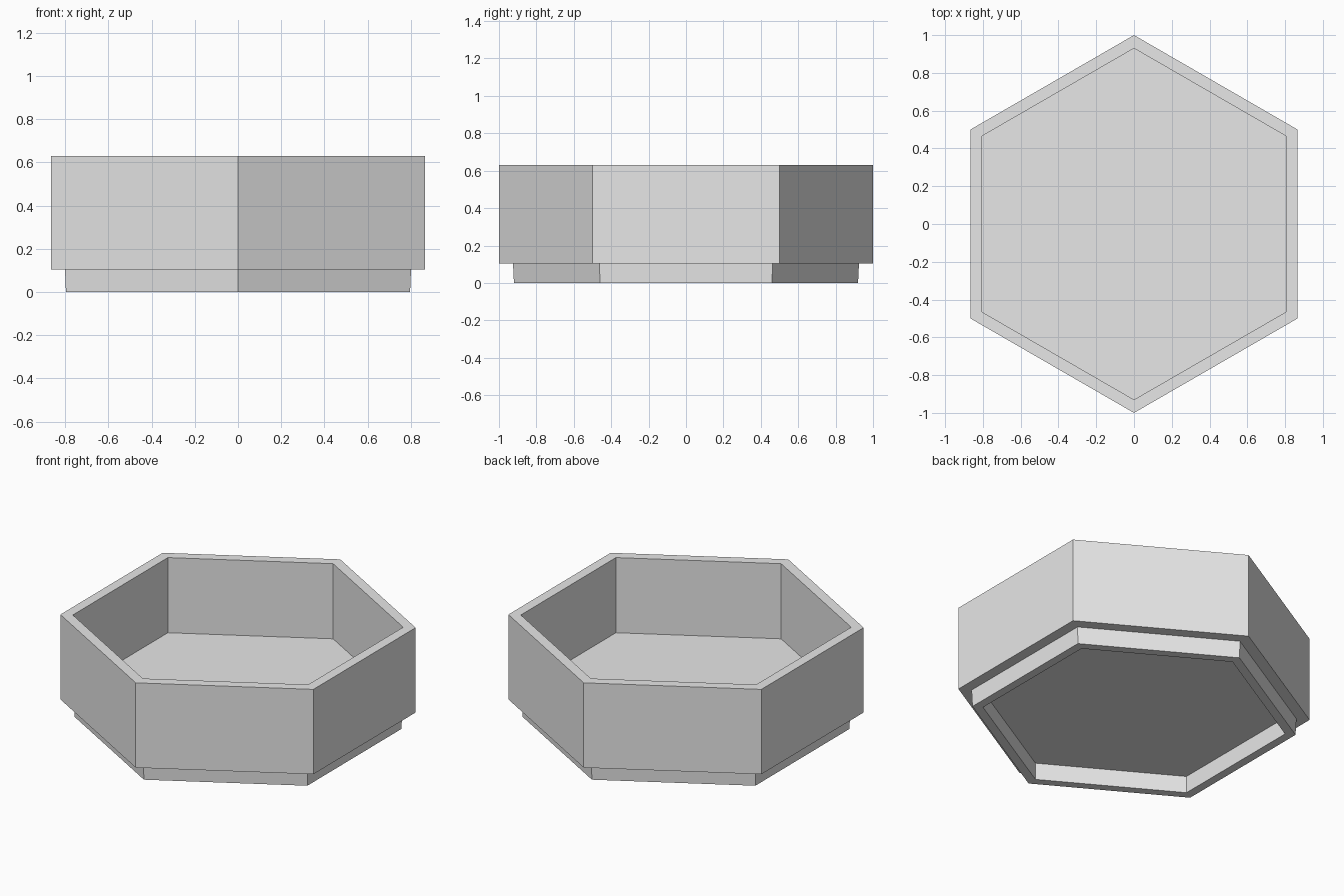
import bpy, bmesh
from math import sin, cos, tau

cube = bpy.data.objects.get("Cube")
if cube:
    bpy.data.objects.remove(cube, do_unlink=True)

grey = bpy.data.materials.new("light grey")
grey.use_nodes = True
colour = (0.8, 0.8, 0.8, 1)
grey.diffuse_color = colour
grey.node_tree.nodes["Principled BSDF"].inputs["Base Color"].default_value = colour

SIDES = 6

# Cross-section (corner radius, height), from the recess ceiling
# around the stacking foot and the wall to the tray floor
profile = [
    (0.86, 0.105),   # underside recess
    (0.86, 0),
    (0.92, 0),       # foot, slightly tapered
    (0.925, 0.105),
    (1, 0.105),      # outer wall
    (1, 0.63),
    (0.93, 0.63),    # rim
    (0.93, 0.165),   # tray floor
]


def hex_ring(bm, radius, z):
    """Six corners with points on the front and back."""
    angles = [tau * (i / SIDES + 0.25) for i in range(SIDES)]
    return [bm.verts.new((radius * cos(a), radius * sin(a), z)) for a in angles]


bm = bmesh.new()
rings = [hex_ring(bm, r, z) for r, z in profile]
for low, high in zip(rings, rings[1:]):
    for i in range(SIDES):
        j = (i + 1) % SIDES
        bm.faces.new((low[i], low[j], high[j], high[i]))

# Flat recess ceiling and tray floor
bm.faces.new(list(reversed(rings[0])))
bm.faces.new(rings[-1])
bmesh.ops.recalc_face_normals(bm, faces=bm.faces[:])

mesh = bpy.data.meshes.new("hexagonal_tray")
bm.to_mesh(mesh)
bm.free()
mesh.materials.append(grey)
tray = bpy.data.objects.new("hexagonal_tray", mesh)
bpy.context.collection.objects.link(tray)
